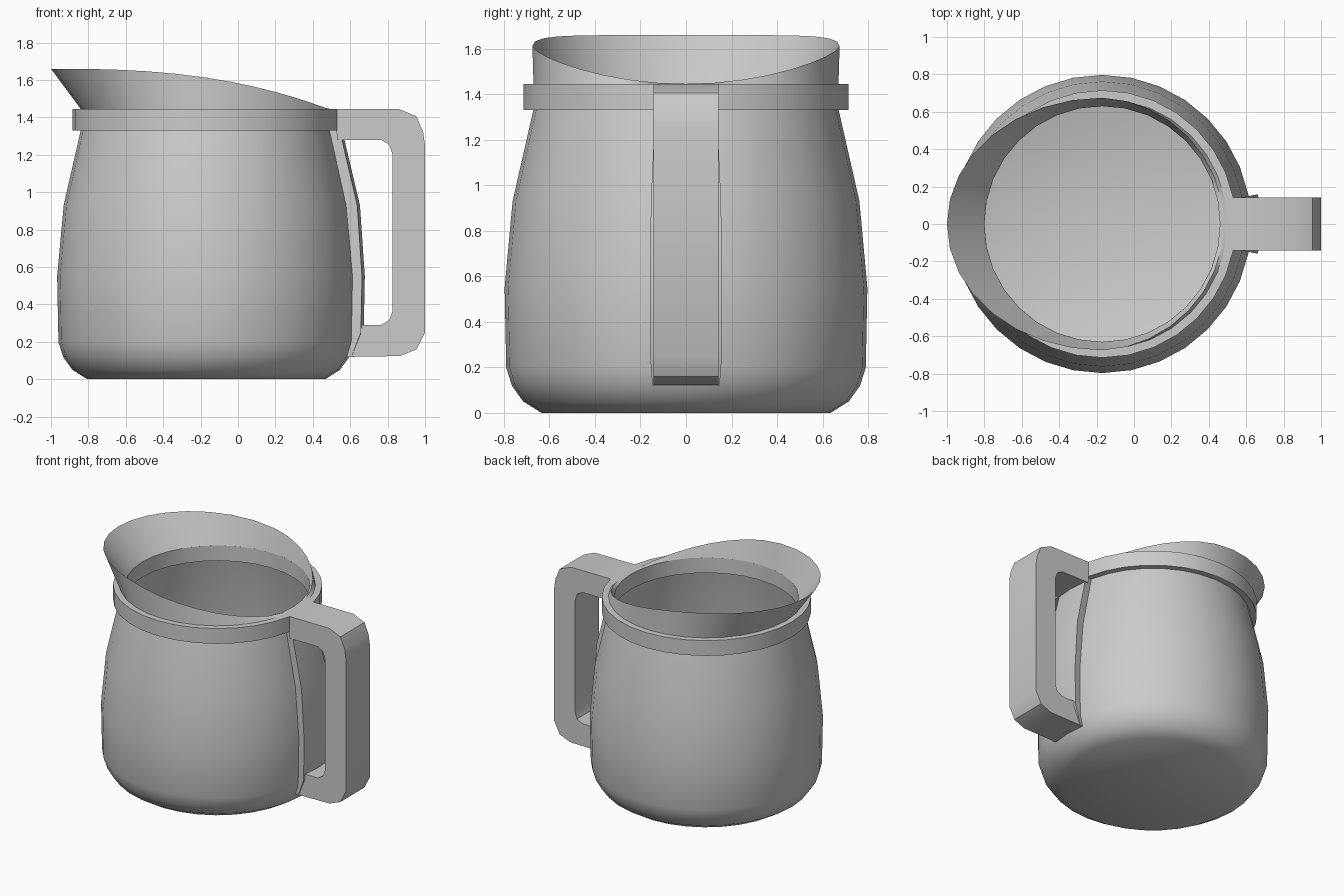
import bpy, bmesh
from math import sin, cos, pi, radians

if "Cube" in bpy.data.objects:
    bpy.data.objects.remove(bpy.data.objects["Cube"])

AXIS_X = -0.17
SIDES = 32
FULL = [2 * pi * i / SIDES for i in range(SIDES)]


def finish(name, bm, angle=35):
    bmesh.ops.remove_doubles(bm, verts=bm.verts, dist=1e-4)
    bmesh.ops.recalc_face_normals(bm, faces=bm.faces)
    mesh = bpy.data.meshes.new(name)
    bm.to_mesh(mesh)
    bm.free()
    ob = bpy.data.objects.new(name, mesh)
    bpy.context.collection.objects.link(ob)
    bpy.ops.object.select_all(action='DESELECT')
    ob.select_set(True)
    bpy.context.view_layer.objects.active = ob
    bpy.ops.object.shade_smooth_by_angle(angle=radians(angle))
    return ob


def sweep(name, section, angles=FULL, wrap=True, loop=True):
    """Turn section(angle) -> [(rx, ry, z), ...] around the jug axis."""
    bm = bmesh.new()
    cols = [[bm.verts.new((AXIS_X + rx * cos(a), ry * sin(a), z))
             for rx, ry, z in section(a)] for a in angles]
    n, m = len(cols), len(cols[0])
    for i in range(n if wrap else n - 1):
        for j in range(m if loop else m - 1):
            p, q, k = cols[i], cols[(i + 1) % n], (j + 1) % m
            bm.faces.new((p[j], q[j], q[k], p[k]))
    if wrap and not loop:            # discs closing both ends
        bm.faces.new([c[0] for c in cols])
        bm.faces.new([c[-1] for c in cols])
    elif not wrap:                   # caps of a partial turn
        bm.faces.new(cols[0])
        bm.faces.new(cols[-1])
    return finish(name, bm)


def round_section(points):
    return lambda a: [(r, r, z) for r, z in points]


# Jug body: thin open-topped shell
outer = [(0.635, 0), (0.715, 0.05), (0.765, 0.12), (0.79, 0.2),
         (0.797, 0.55), (0.762, 0.93), (0.67, 1.335)]
inner = [(r - 0.012, max(z, 0.012)) for r, z in reversed(outer)]
sweep("jug_body", round_section(outer + inner), loop=False)

# Collar band around the neck
sweep("collar_band", round_section(
    [(0.63, 1.33), (0.715, 1.33), (0.715, 1.445), (0.63, 1.445)]))


# Pouring lip: wedge wall, flared and tallest on the left, fading to the right
def lip_section(a):
    rx = 0.83 if cos(a) < 0 else 0.65
    ry = 0.675 if cos(a) < 0 else 0.675 - 0.025 * cos(a)
    t = (AXIS_X + rx * cos(a) + 1) / 1.48
    z = 1.66 - 0.214 * max(t, 0) ** 2.6
    return [(0.67, 0.67, 1.444), (rx, ry, z), (0.63, 0.63, 1.444)]


sweep("pouring_lip", lip_section)

# Curved strap hugging the body behind the handle
strap = [(0.755, 0.12), (0.78, 0.2), (0.785, 0.55), (0.75, 0.93), (0.66, 1.34),
         (0.725, 1.34), (0.822, 0.93), (0.848, 0.55), (0.842, 0.25), (0.79, 0.12)]
sweep("handle_strap", round_section(strap),
      [radians(d) for d in (-10.8, 0, 10.8)], wrap=False)

# Handle: C-shaped side profile with chamfered corners, given depth in y
grip_out = [(0.52, 1.445), (0.86, 1.445), (0.955, 1.405), (0.99, 1.32), (1.0, 1.25),
            (1.0, 0.25), (0.955, 0.16), (0.865, 0.124), (0.6, 0.12)]
grip_in = [(0.53, 1.28), (0.765, 1.28), (0.808, 1.255), (0.825, 1.205),
           (0.825, 0.36), (0.808, 0.315), (0.765, 0.29), (0.63, 0.29)]
bm = bmesh.new()
face = bm.faces.new([bm.verts.new((x, -0.143, z))
                     for x, z in grip_out + grip_in[::-1]])
ext = bmesh.ops.extrude_face_region(bm, geom=[face], use_keep_orig=True)
bmesh.ops.translate(bm, vec=(0, 0.286, 0),
                    verts=[v for v in ext["geom"] if isinstance(v, bmesh.types.BMVert)])
finish("handle", bm, 30)
